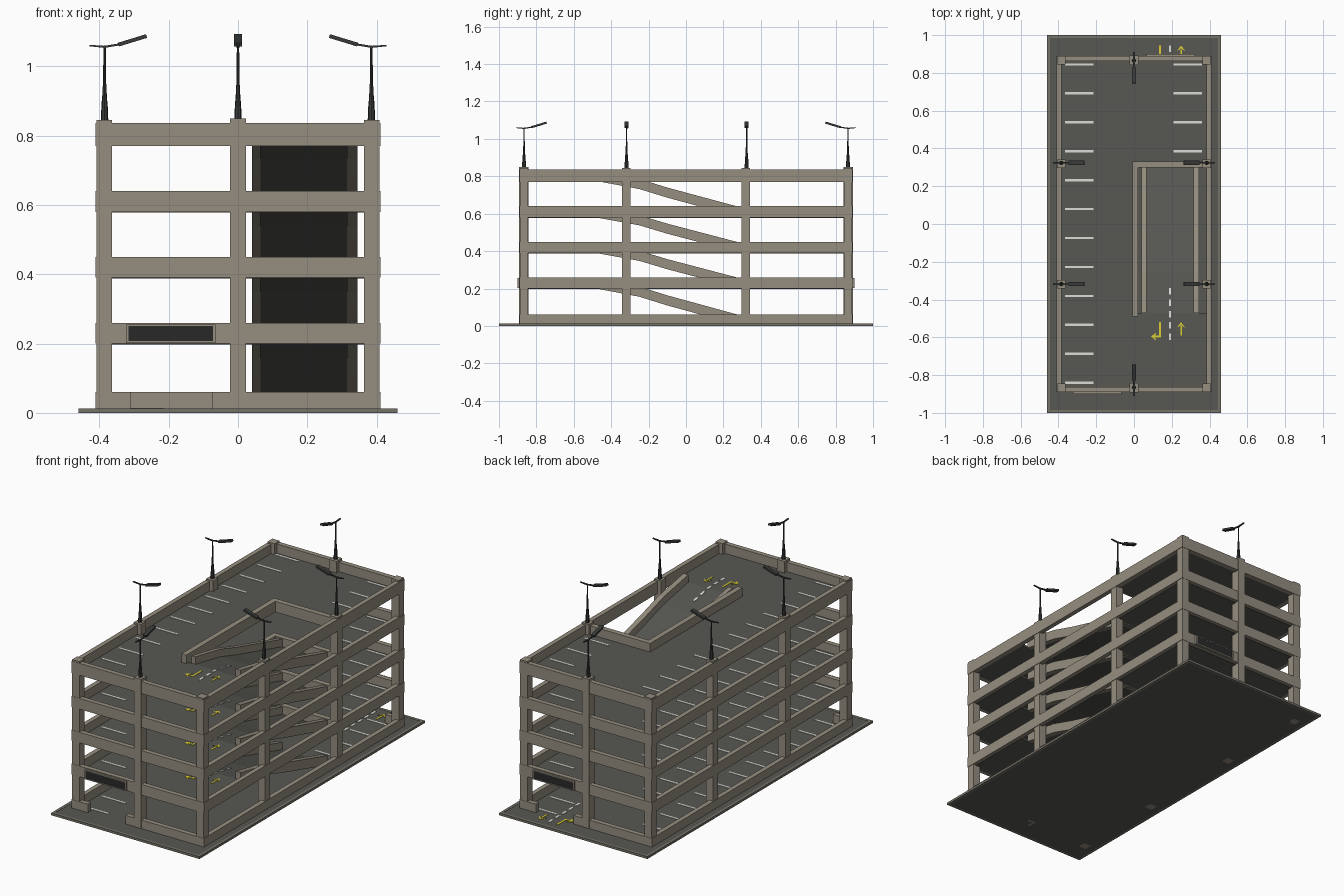
import bpy, bmesh, math
from mathutils import Matrix, Vector

if "Cube" in bpy.data.objects:
    bpy.data.objects.remove(bpy.data.objects["Cube"])


def material(name, r, g, b):
    m = bpy.data.materials.new(name)
    m.diffuse_color = (r, g, b, 1)
    m.use_nodes = True
    m.node_tree.nodes["Principled BSDF"].inputs["Base Color"].default_value = m.diffuse_color
    return m


CONCRETE = material("concrete", .30, .27, .215)
ASPHALT = material("asphalt", .095, .095, .085)
KERB = material("kerb_stone", .18, .168, .138)
WHITE = material("white_paint", .72, .72, .68)
YELLOW = material("yellow_paint", .72, .62, .03)
METAL = material("dark_metal", .04, .042, .042)
SIGN = material("sign_panel", .022, .022, .022)


class Part:
    """Collects solids into one mesh object."""
    def __init__(self, name, mat):
        self.name, self.mat, self.bm = name, mat, bmesh.new()

    def box(self, x0, x1, y0, y1, z0, z1):
        return self.prism([(x0, y0), (x1, y0), (x1, y1), (x0, y1)],
                          lambda p, t: (p[0], p[1], (z0, z1)[t]))

    def prism(self, pts, place):
        """Sweep a polygon between the two ends given by place(point, 0 or 1)."""
        a = [self.bm.verts.new(place(p, 0)) for p in pts]
        b = [self.bm.verts.new(place(p, 1)) for p in pts]
        n = len(pts)
        fs = [self.bm.faces.new(a[::-1]), self.bm.faces.new(b)]
        for i in range(n):
            j = (i + 1) % n
            fs.append(self.bm.faces.new((a[i], a[j], b[j], b[i])))
        bmesh.ops.recalc_face_normals(self.bm, faces=fs)
        return a + b

    def cone(self, r0, r1, z0, z1, sides=8):
        bmesh.ops.create_cone(self.bm, cap_ends=True, segments=sides, radius1=r0, radius2=r1,
                              depth=z1 - z0, matrix=Matrix.Translation((0, 0, (z0 + z1) / 2)))

    def done(self):
        me = bpy.data.meshes.new(self.name)
        self.bm.to_mesh(me)
        self.bm.free()
        me.materials.append(self.mat)
        ob = bpy.data.objects.new(self.name, me)
        bpy.context.collection.objects.link(ob)
        return ob


GROUND = .012
DECKS = [.21, .40, .59, .785]
RAMP = [(.30, 0), (-.10, .105), (-.25, .15), (-.47, .19)]   # y, rise


def rise(y):
    if y >= RAMP[0][0]:
        return 0
    for (ya, za), (yb, zb) in zip(RAMP, RAMP[1:]):
        if y >= yb:
            return za + (zb - za) * (y - ya) / (yb - ya)
    return RAMP[-1][1]


# Ground plate with a kerb around it
p = Part("ground_plate", ASPHALT)
p.box(-.445, .445, -.985, .985, 0, GROUND)
p.done()
p = Part("ground_kerb", KERB)
for s in (-1, 1):
    a, b = sorted((s * .445, s * .46))
    p.box(a, b, -1, 1, 0, GROUND + .001)
    a, b = sorted((s * .985, s * 1))
    p.box(-.445, .445, a, b, 0, GROUND + .001)
p.done()

# Columns: corners, side pairs and middle of each end
p = Part("columns", CONCRETE)
for sx in (-1, 1):
    for y in (-.866, -.32, .32, .866):
        x = sx * .386
        p.box(x - .0225, x + .0225, y - .0225, y + .0225, 0, .845)
for y in (-.8665, .8665):
    p.box(-.0225, .0225, y - .0255, y + .0255, 0, .85)
p.done()

# Parapet beams on every level, with a gap for the entrance and exit
p = Part("parapet_beams", CONCRETE)
for i, (z0, z1) in enumerate([(.006, .06), (.20, .26), (.39, .45), (.58, .64), (.77, .837)]):
    for s in (-1, 1):
        a, b = sorted((s * .385, s * .411))
        p.box(a, b, -.89, .89, z0, z1)
        a, b = sorted((s * .863, s * .89))
        if i:
            p.box(-.385, .385, a, b, z0, z1)
        else:
            for u, v in ((-.385, -.075), (.31, .385)):
                xs = sorted((-s * u, -s * v)) if s > 0 else (u, v)
                xs = (-.385, -.31) if (s < 0 and u > 0) else xs
                xs = (-.075, .385) if (s < 0 and u < 0) else xs
                xs = (.31, .385) if (s > 0 and u > 0) else xs
                xs = (-.385, .075) if (s > 0 and u < 0) else xs
                p.box(xs[0], xs[1], a, b, z0, z1)
p.done()

# Parking decks with a slot for the ramp, and the low wall round the slot
outline = [(-.39, -.868), (.39, -.868), (.39, -.47), (.02, -.47),
           (.02, .305), (.39, .305), (.39, .868), (-.39, .868)]
decks = Part("parking_decks", ASPHALT)
walls = Part("ramp_well_walls", CONCRETE)
for z in DECKS:
    decks.prism(outline, lambda q, t: (q[0], q[1], z - .012 + t * .012))
    walls.box(-.008, .022, -.49, .33, z - .012, z + .048)
    walls.box(.022, .385, .30, .33, z - .012, z + .048)
decks.done()
walls.done()

# Ramps between levels with a rail down each side
ramps = Part("ramps", ASPHALT)
rails = Part("ramp_rails", CONCRETE)


def band(low, high, base, top):
    pts = [(y, base + r * (top - base) / .19) for y, r in RAMP]
    return [(y, z + low) for y, z in pts] + [(y, z + high) for y, z in pts[::-1]]


for base, top in zip([GROUND] + DECKS, DECKS):
    ramps.prism(band(-.011, 0, base, top), lambda q, t: ((.05, .335)[t], q[0], q[1]))
    for x0, x1 in ((.04, .065), (.315, .345)):
        rails.prism(band(-.012, .042, base, top), lambda q, t: ((x0, x1)[t], q[0], q[1]))
rails.done()
ramps.done()

# Painted markings
white = Part("white_lines", WHITE)
yellow = Part("yellow_arrows", YELLOW)


def paint(part, pts, level):
    part.prism(pts, lambda q, t: (q[0], q[1], level(q[1]) + t * .002))


def strip(part, x0, x1, y0, y1, level):
    paint(part, [(x0, y0), (x1, y0), (x1, y1), (x0, y1)], level)


def lane_marks(top, dash_y, level):
    """Straight arrow, turn arrow and a dashed centre line."""
    strip(yellow, .245, .253, top - .07, top - .02, level)
    paint(yellow, [(.226, top - .03), (.249, top), (.272, top - .03), (.249, top - .016)], level)
    strip(yellow, .132, .142, top - .08, top, level)
    strip(yellow, .108, .132, top - .08, top - .071, level)
    paint(yellow, [(.09, top - .076), (.118, top - .098), (.110, top - .076), (.118, top - .054)], level)
    for k in range(5):
        y = dash_y - k * .06
        strip(white, .184, .197, y - .034, y, level)


for z in [GROUND] + DECKS:
    flat = lambda y: z
    for k in range(12):
        y = .845 - k * .1532
        strip(white, -.365, -.215, y - .006, y + .006, flat)
        if k < 4:
            strip(white, .21, .36, y - .006, y + .006, flat)
    if z > GROUND:
        lane_marks(-.52, -.34, lambda y: z - .19 + rise(y) + .0005)
    else:
        lane_marks(.945, .945, flat)
white.done()
yellow.done()

# Clearance signs over the entrance (front) and exit (back)
for name, turn in (("entrance", 0), ("exit", math.pi)):
    f = Part(name + "_sign_frame", CONCRETE)
    for x0, x1, z0, z1 in ((-.323, -.065, .202, .207), (-.323, -.065, .25, .255),
                           (-.323, -.316, .207, .25), (-.072, -.065, .207, .25)):
        f.box(x0, x1, -.901, -.888, z0, z1)
    f.done().rotation_euler.z = turn
    f = Part(name + "_sign_panel", SIGN)
    f.box(-.316, -.072, -.9, -.888, .207, .25)
    f.done().rotation_euler.z = turn

# Roof lamps: tapered post, short arm and tilted lamp head pointing inward (+x locally)
p = Part("roof_lamp", METAL)
p.cone(.011, .0085, .84, .90)
p.cone(.0075, .004, .90, .965)
p.cone(.004, .0035, .965, 1.06)
arm = [(-.044, 1.058), (0, 1.053), (.042, 1.06), (.042, 1.066), (0, 1.059), (-.044, 1.062)]
p.prism(arm, lambda q, t: (q[0], (-.004, .004)[t], q[1]))
head = p.box(0, .085, -.011, .011, -.005, .006)
bmesh.ops.transform(p.bm, verts=head, matrix=Matrix.Translation((.04, 0, 1.062))
                    @ Matrix.Rotation(-math.radians(17), 4, 'Y'))
lamp = p.done()
spots = [(s * .385, y) for s in (-1, 1) for y in (-.318, .324)] + [(0, -.866), (0, .866)]
for i, (x, y) in enumerate(spots):
    ob = lamp if i == 0 else lamp.copy()
    if i:
        bpy.context.collection.objects.link(ob)
    ob.location = (x, y, 0)
    ob.rotation_euler.z = math.atan2(-y, 0) if x == 0 else (0 if x < 0 else math.pi)
